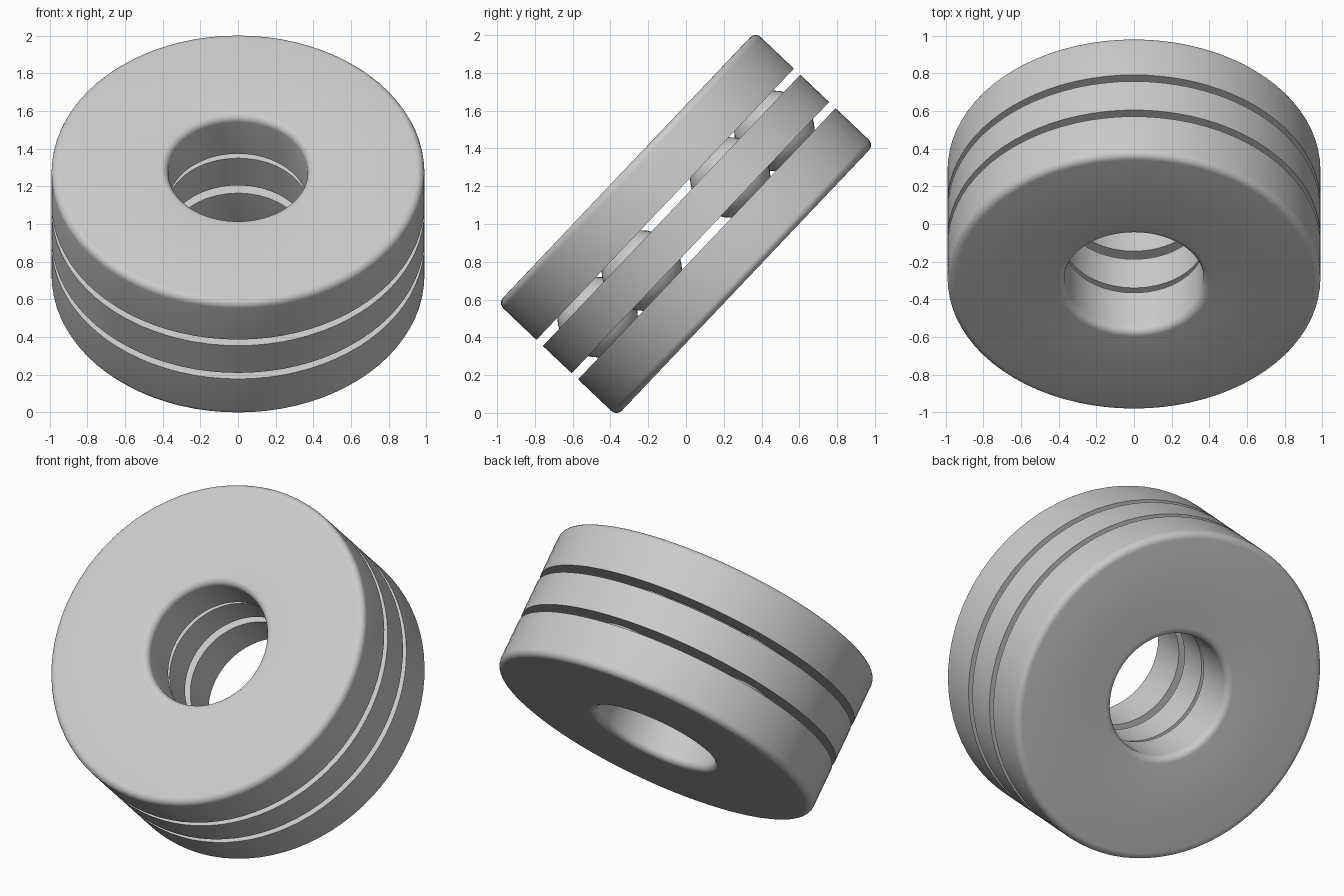
import bpy, bmesh
from math import sin, cos, pi, radians, acos
from mathutils import Matrix

if "Cube" in bpy.data.objects:
    bpy.data.objects.remove(bpy.data.objects["Cube"])

# Main dimensions, measured along and around the bearing axis
OUTER, BORE, FILLET = 0.99, 0.37, 0.04
HALF, WASHER_IN, CAGE_HALF = 0.434, 0.152, 0.105
BALL_RING, BALL, GROOVE = 0.68, 0.213, 0.218
SEGMENTS = 80
PLACE = Matrix.Translation((0, 0, 1)) @ Matrix.Rotation(radians(46.5), 4, 'X')

steel = bpy.data.materials.new("grey_steel")
steel.use_nodes = True
steel.diffuse_color = (0.6, 0.6, 0.6, 1)
steel.node_tree.nodes["Principled BSDF"].inputs["Base Color"].default_value = (0.6, 0.6, 0.6, 1)


def finish(name, bm):
    """Turn a bmesh into a tilted, smooth-shaded object."""
    bmesh.ops.recalc_face_normals(bm, faces=bm.faces)
    mesh = bpy.data.meshes.new(name)
    bm.to_mesh(mesh)
    bm.free()
    mesh.materials.append(steel)
    obj = bpy.data.objects.new(name, mesh)
    bpy.context.collection.objects.link(obj)
    obj.matrix_world = PLACE
    bpy.ops.object.select_all(action='DESELECT')
    obj.select_set(True)
    bpy.context.view_layer.objects.active = obj
    bpy.ops.object.shade_smooth_by_angle(angle=radians(35))
    return obj


def lathe(name, profile):
    """Revolve a closed (radius, height) profile about the axis."""
    bm = bmesh.new()
    verts = [bm.verts.new((r, 0, z)) for r, z in profile]
    edges = [bm.edges.new((a, b)) for a, b in zip(verts, verts[1:] + verts[:1])]
    bmesh.ops.spin(bm, geom=verts + edges, cent=(0, 0, 0), axis=(0, 0, 1),
                   angle=2 * pi, steps=SEGMENTS, use_merge=True)
    bmesh.ops.remove_doubles(bm, verts=bm.verts, dist=0.0001)
    return finish(name, bm)


def arc(r, z, radius, start, end, steps):
    return [(r + radius * cos(start + (end - start) * i / steps),
             z + radius * sin(start + (end - start) * i / steps))
            for i in range(steps + 1)]


# Outer washers: rounded outside corners and a ball groove on the inner face
groove_angle = acos((GROOVE ** 2 - WASHER_IN ** 2) ** 0.5 / GROOVE)
washer = [(BORE, WASHER_IN)]
washer += arc(BALL_RING, 0, GROOVE, pi - groove_angle, groove_angle, 8)
washer += [(OUTER, WASHER_IN)]
washer += arc(OUTER - FILLET, HALF - FILLET, FILLET, 0, pi / 2, 6)
washer += arc(BORE + FILLET, HALF - FILLET, FILLET, pi / 2, pi, 6)
for name, side in (("upper_washer", 1), ("lower_washer", -1)):
    lathe(name, [(r, side * z) for r, z in washer])

# Middle cage ring with a slightly wider bore
cage_bore = BORE + 0.012
lathe("ball_cage", [(cage_bore, -CAGE_HALF), (OUTER, -CAGE_HALF),
                    (OUTER, CAGE_HALF), (cage_bore, CAGE_HALF)])

# Six balls held in the cage, showing in both gaps
for k in range(6):
    a = pi / 2 + k * pi / 3
    bm = bmesh.new()
    bmesh.ops.create_uvsphere(bm, u_segments=32, v_segments=20, radius=BALL)
    bmesh.ops.translate(bm, verts=bm.verts,
                        vec=(BALL_RING * cos(a), BALL_RING * sin(a), 0))
    finish(f"ball_{k + 1}", bm)
